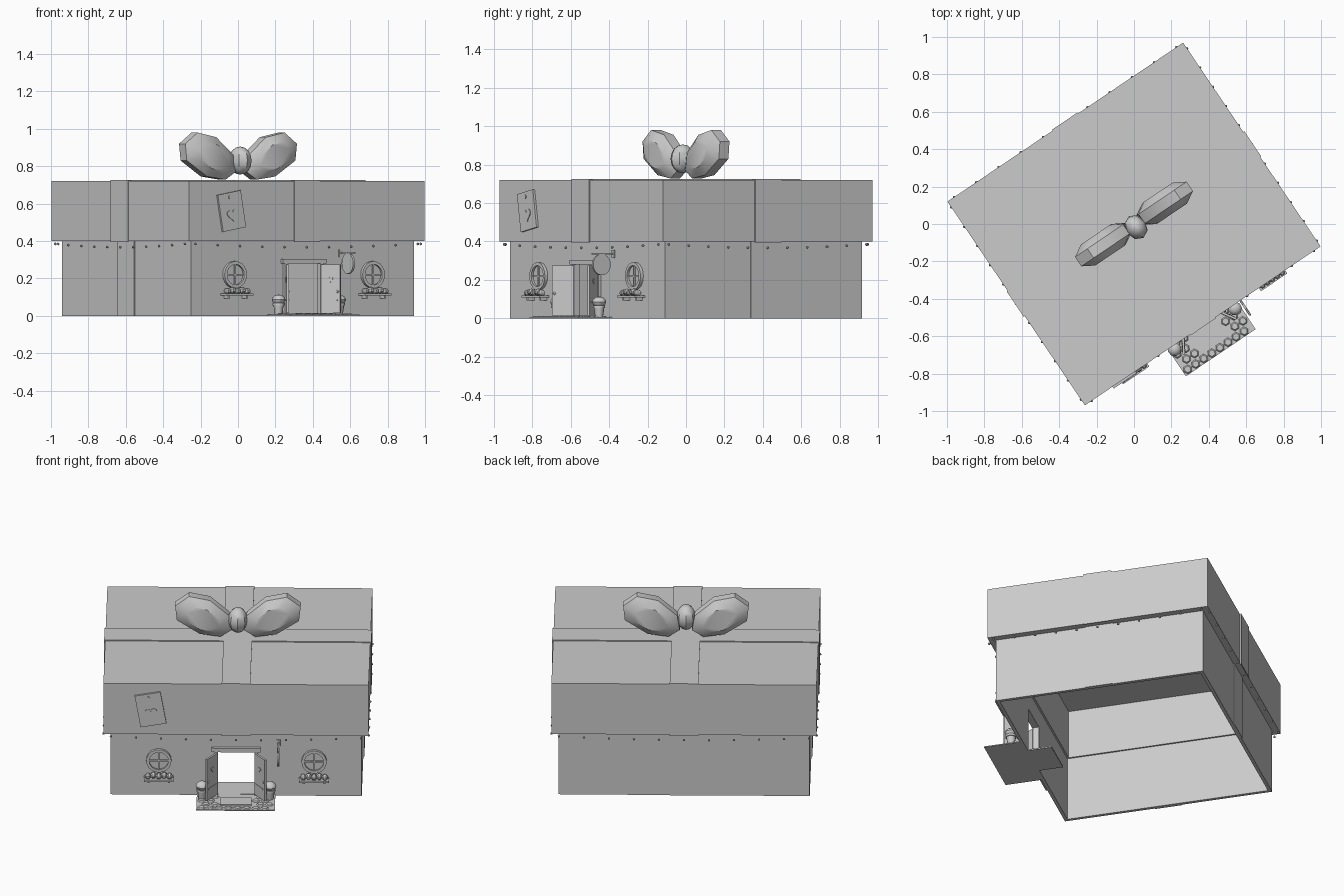
import bpy, bmesh, math
from mathutils import Matrix, Vector

if "Cube" in bpy.data.objects:
    bpy.data.objects.remove(bpy.data.objects["Cube"])

# One plain grey for everything
grey = bpy.data.materials.new("plain_grey")
grey.use_nodes = True
grey.diffuse_color = (0.6, 0.6, 0.6, 1)
grey.node_tree.nodes["Principled BSDF"].inputs["Base Color"].default_value = (0.6, 0.6, 0.6, 1)

TURN = Matrix.Rotation(math.radians(34), 4, 'Z')   # the whole shop is turned on its spot
HX, HY, WALL_H = 0.72, 0.6175, 0.4                 # box half sizes and height
LX, LY, TOP = 0.76, 0.657, 0.72                    # lid half sizes and top
FRONT = -HY


def finish(name, bm, local=Matrix(), smooth=False):
    bmesh.ops.recalc_face_normals(bm, faces=bm.faces)
    mesh = bpy.data.meshes.new(name)
    bm.to_mesh(mesh)
    bm.free()
    mesh.materials.append(grey)
    ob = bpy.data.objects.new(name, mesh)
    bpy.context.collection.objects.link(ob)
    ob.matrix_world = TURN @ local
    if smooth:
        bpy.ops.object.select_all(action='DESELECT')
        ob.select_set(True)
        bpy.context.view_layer.objects.active = ob
        bpy.ops.object.shade_smooth_by_angle(angle=math.radians(35))
    return ob


def add_box(bm, x0, x1, y0, y1, z0, z1):
    m = Matrix.Translation(((x0 + x1) / 2, (y0 + y1) / 2, (z0 + z1) / 2))
    m = m @ Matrix.Diagonal((x1 - x0, y1 - y0, z1 - z0, 1))
    bmesh.ops.create_cube(bm, size=1, matrix=m)


def boxes(name, parts, local=Matrix()):
    bm = bmesh.new()
    for p in parts:
        add_box(bm, *p)
    return finish(name, bm, local)


def loft(name, rings, local=Matrix(), smooth=False):
    """Skin a list of equal point rings and cap both ends."""
    bm = bmesh.new()
    loops = [[bm.verts.new(p) for p in ring] for ring in rings]
    n = len(loops[0])
    for a, b in zip(loops, loops[1:]):
        for i in range(n):
            bm.faces.new((a[i], a[(i + 1) % n], b[(i + 1) % n], b[i]))
    bm.faces.new(loops[0])
    bm.faces.new(loops[-1])
    return finish(name, bm, local, smooth)


def circle(r, n, z=0):
    return [(r * math.cos(2 * math.pi * i / n), r * math.sin(2 * math.pi * i / n), z) for i in range(n)]


def ball(name, pos, scale, seg=8, rings=6, smooth=True):
    bm = bmesh.new()
    bmesh.ops.create_uvsphere(bm, u_segments=seg, v_segments=rings, radius=1,
                              matrix=Matrix.Translation(pos) @ Matrix.Diagonal((*scale, 1)))
    return finish(name, bm, smooth=smooth)


def heart(name, size, depth, local):
    pts = []
    for i in range(24):
        t = 2 * math.pi * i / 24
        z = 13 * math.cos(t) - 5 * math.cos(2 * t) - 2 * math.cos(3 * t) - math.cos(4 * t)
        pts.append((size * math.sin(t) ** 3, size * z / 16))
    return loft(name, [[(x, y, z) for x, z in pts] for y in (-depth, 0)], local)


# Hollow box walls, with a doorway in the front one
T, DOOR, DOOR_H = 0.02, 0.11, 0.28
boxes("box_walls", [
    (-HX, HX, HY - T, HY, 0, WALL_H),
    (-HX, -HX + T, -HY, HY, 0, WALL_H), (HX - T, HX, -HY, HY, 0, WALL_H),
    (-HX, -DOOR, -HY, -HY + T, 0, WALL_H), (DOOR, HX, -HY, -HY + T, 0, WALL_H),
    (-DOOR, DOOR, -HY, -HY + T, DOOR_H, WALL_H)])

# Lid with thick rim
R = 0.07
boxes("lid", [
    (-LX, LX, -LY, LY, TOP - 0.015, TOP),
    (-LX, LX, LY - R, LY, WALL_H, TOP), (-LX, LX, -LY, -LY + R, WALL_H, TOP),
    (-LX, -LX + R, -LY, LY, WALL_H, TOP), (LX - R, LX, -LY, LY, WALL_H, TOP)])

# Ribbon: cross over the lid, strips down its sides and down three box walls
W, E = 0.082, 0.006
boxes("lid_ribbon", [
    (-LX - E, LX + E, -W, W, TOP - 0.01, TOP + E), (-W, W, -LY - E, LY + E, TOP - 0.01, TOP + E),
    (-LX - E, -LX, -W, W, WALL_H - 0.005, TOP), (LX, LX + E, -W, W, WALL_H - 0.005, TOP),
    (-W, W, -LY - E, -LY, WALL_H - 0.005, TOP), (-W, W, LY, LY + E, WALL_H - 0.005, TOP)])
boxes("box_ribbon", [
    (-HX - E, -HX, -W, W, 0, WALL_H), (HX, HX + E, -W, W, 0, WALL_H), (-W, W, HY, HY + E, 0, WALL_H)])

# Bow
OUTLINE = [(0.28, 0.98), (0.36, 0.92), (0.35, 0.83), (0.22, 0.745),
           (0.1, 0.728), (0.035, 0.77), (0.05, 0.86), (0.16, 0.955)]
CX, CZ = 0.2, 0.85
for side, label in ((-1, "right"), (1, "left")):
    rings = [[(side * (CX + (x - CX) * s), y, CZ + (z - CZ) * s) for x, z in OUTLINE]
             for y, s in ((-0.068, 0.6), (-0.03, 1), (0.03, 1), (0.068, 0.6))]
    loft("bow_loop_" + label, rings, smooth=True)
ball("bow_knot", (0, -0.02, 0.83), (0.058, 0.07, 0.075), 8, 8)

# Small bulbs hung in a shallow arc below the lid edge
bm = bmesh.new()
for half, off, axis in ((LX, LY, 0), (LY, LX, 1)):
    for sign in (-1, 1):
        for i in range(11):
            t = (i - 5) / 5.3
            p = [t * half, sign * off, 0.367 + 0.02 * t * t]
            if axis:
                p[0], p[1] = p[1], p[0]
            bmesh.ops.create_icosphere(bm, subdivisions=1, radius=0.008, matrix=Matrix.Translation(p))
finish("bulbs", bm)

# Gift tag on the lid front
tag = Matrix.Translation((-0.49, -LY, 0.56)) @ Matrix.Rotation(math.radians(-10), 4, 'Y')
boxes("gift_tag", [(-0.075, 0.075, -0.012, 0, -0.1, 0.1)], tag)
heart("tag_heart", 0.035, 0.004, tag @ Matrix.Translation((0, -0.012, -0.02)))
loft("tag_eyelet", [circle(0.01, 10, 0), circle(0.01, 10, 0.004)],
     tag @ Matrix.Translation((0, -0.012, 0.075)) @ Matrix.Rotation(math.pi / 2, 4, 'X'))

# Door frame and the floor inside
boxes("door_frame", [
    (-0.14, 0.14, FRONT - 0.02, FRONT + T, DOOR_H, 0.305),
    (-0.125, -0.105, FRONT - 0.015, FRONT + T, 0, DOOR_H),
    (0.105, 0.125, FRONT - 0.015, FRONT + T, 0, DOOR_H)])
boxes("inner_floor", [(-0.12, 0.12, FRONT, FRONT + 0.16, 0, 0.008)])

# Open door leaves with a low plank and a heart
for side, label in ((-1, "right"), (1, "left")):
    swing = math.atan2(-0.095, side * 0.06)
    m = Matrix.Translation((side * 0.11, FRONT - 0.015, 0)) @ Matrix.Rotation(swing, 4, 'Z')
    boxes("door_" + label, [(0, 0.112, -0.006, 0.006, 0.015, 0.275),
                            (0.015, 0.097, -0.009, 0.009, 0.08, 0.088)], m)
    heart("door_heart_" + label, 0.016, 0.018, m @ Matrix.Translation((0.056, 0.009, 0.195)))
    ball("door_knob_" + label, (side * 0.16, FRONT - 0.1, 0.13), (0.008, 0.008, 0.008))

# Cobbled step with a mat
boxes("step", [(-0.225, 0.225, -0.83, FRONT, 0, 0.006)])
bm = bmesh.new()
for row in range(4):
    for col in range(8):
        x = -0.197 + col * 0.052 + (row % 2) * 0.026
        y = -0.805 + row * 0.05
        if abs(x) < 0.11 and row > 0:
            continue
        bmesh.ops.create_cone(bm, cap_ends=True, segments=6, radius1=0.026, radius2=0.018, depth=0.007,
                              matrix=Matrix.Translation((x, y, 0.0085)) @ Matrix.Rotation(math.pi / 6, 4, 'Z'))
finish("cobbles", bm)
boxes("door_mat", [(-0.09, 0.09, -0.775, -0.68, 0.006, 0.014)])

# Potted plants beside the door
for side, label in ((-1, "right"), (1, "left")):
    pos = Matrix.Translation((side * 0.195, -0.677, 0))
    loft("pot_" + label, [circle(r, 12, z) for r, z in
                          ((0.02, 0.006), (0.027, 0.055), (0.032, 0.055), (0.032, 0.068))], pos, True)
    ball("plant_" + label, (side * 0.195, -0.677, 0.086), (0.037, 0.037, 0.028), 9, 6)

# Round windows with a cross bar and a flower box
for u, label in ((-0.443, "right"), (0.447, "left")):
    m = Matrix.Translation((u, FRONT, 0.22)) @ Matrix.Rotation(math.pi / 2, 4, 'X')
    loft("window_pane_" + label, [circle(0.06, 20, 0), circle(0.06, 20, 0.005)], m)
    loft("window_rim_" + label, [circle(r, 20, z) for r, z in
                                 ((0.055, 0), (0.072, 0), (0.072, 0.018), (0.055, 0.018), (0.055, 0.006))], m)\
        .data.polygons.foreach_get  # rim is built as a tube below
    bpy.data.objects.remove(bpy.data.objects["window_rim_" + label])
    bm = bmesh.new()
    loops = [[bm.verts.new(p) for p in circle(r, 20, z)] for r, z in
             ((0.055, 0), (0.072, 0), (0.072, 0.018), (0.055, 0.018))]
    for k in range(4):
        a, b = loops[k], loops[(k + 1) % 4]
        for i in range(20):
            bm.faces.new((a[i], a[(i + 1) % 20], b[(i + 1) % 20], b[i]))
    finish("window_rim_" + label, bm, m, True)
    boxes("window_bars_" + label, [(u - 0.058, u + 0.058, FRONT - 0.013, FRONT, 0.216, 0.224),
                                   (u - 0.004, u + 0.004, FRONT - 0.013, FRONT, 0.162, 0.278)])
    boxes("flower_shelf_" + label, [(u - 0.085, u + 0.085, FRONT - 0.06, FRONT, 0.108, 0.12),
                                    (u - 0.065, u - 0.053, FRONT - 0.04, FRONT, 0.092, 0.108),
                                    (u + 0.053, u + 0.065, FRONT - 0.04, FRONT, 0.092, 0.108)])
    for i in range(5):
        ball(f"flowers_{label}_{i}", (u + (i - 2) * 0.031, FRONT - 0.033, 0.132 + 0.005 * (i % 2)),
             (0.019, 0.024, 0.018), 7, 5)

# Hanging round sign on a bracket
boxes("sign_bracket", [(0.239, 0.247, -0.755, FRONT, 0.333, 0.341),
                       (0.24, 0.246, -0.72, -0.716, 0.32, 0.335), (0.24, 0.246, -0.676, -0.672, 0.32, 0.335),
                       (0.233, 0.253, FRONT - 0.006, FRONT, 0.315, 0.355)])
loft("hanging_sign", [circle(0.055, 20, z) for z in (-0.006, 0.006)],
     Matrix.Translation((0.243, -0.695, 0.28)) @ Matrix.Rotation(math.pi / 2, 4, 'Y'), True)
